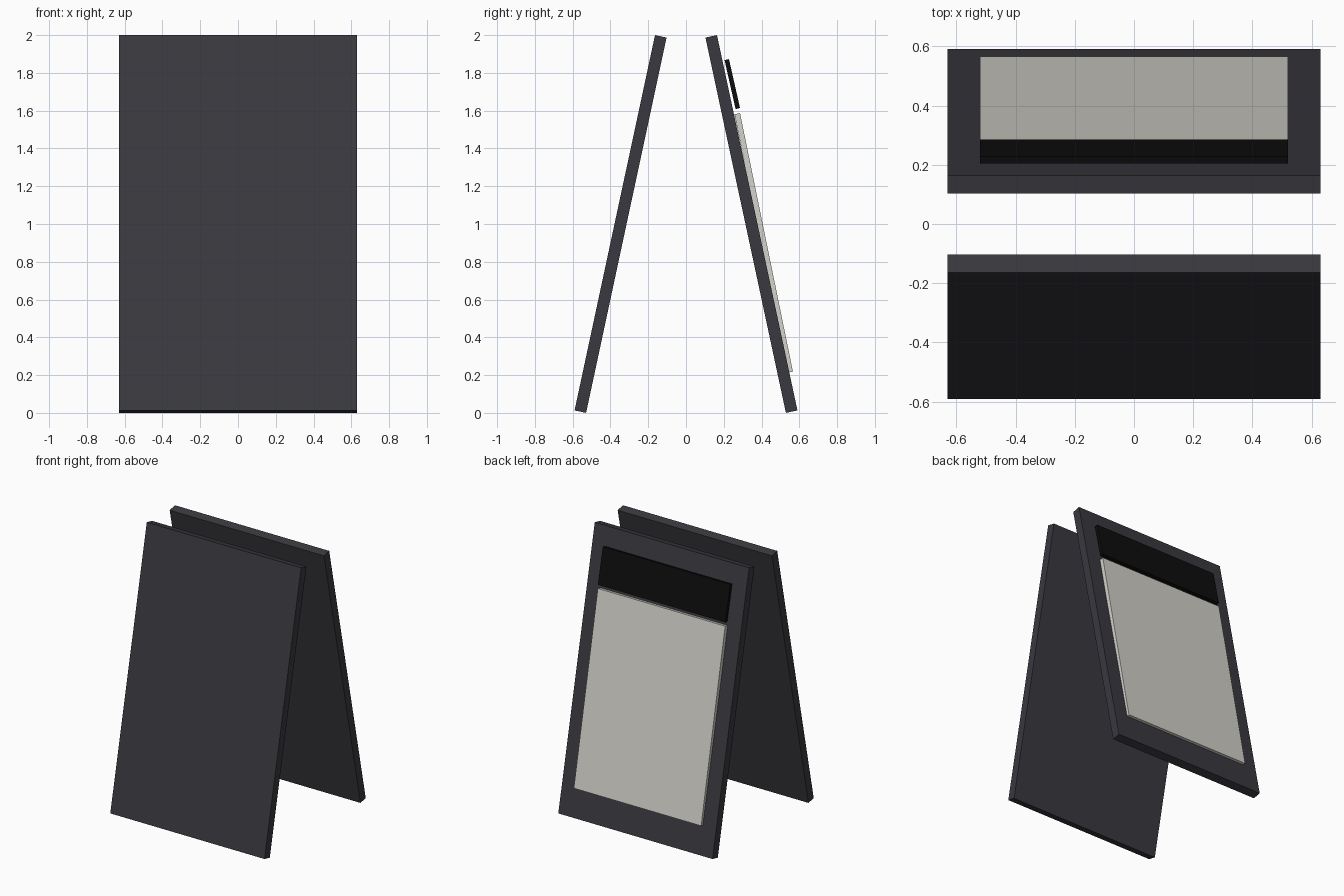
import bpy, math
from mathutils import Vector

if "Cube" in bpy.data.objects:
    bpy.data.objects.remove(bpy.data.objects["Cube"])


def material(name, rgb):
    m = bpy.data.materials.new(name)
    m.diffuse_color = (*rgb, 1.0)
    m.use_nodes = True
    m.node_tree.nodes["Principled BSDF"].inputs["Base Color"].default_value = m.diffuse_color
    return m


charcoal = material("charcoal", (0.042, 0.040, 0.050))
pale_grey = material("pale grey", (0.66, 0.65, 0.60))
black = material("black", (0.004, 0.004, 0.004))


def board(name, width, thickness, length, y, z, tilt, mat):
    """Flat board leaning about the x axis (tilt in degrees)."""
    bpy.ops.mesh.primitive_cube_add(size=1, location=(0, y, z))
    ob = bpy.context.object
    ob.name = name
    ob.scale = (width, thickness, length)
    ob.rotation_euler.x = math.radians(tilt)
    ob.data.materials.append(mat)
    return ob


# Two leaning panels of the A-frame
for name, side in (("front_panel", -1), ("back_panel", 1)):
    board(name, 1.26, 0.0625, 2.032, side * 0.3465, 1.0, side * 12.1, charcoal)


def face_plate(name, low, high, thickness, mat):
    """Plate on the back panel, set by its outer edge in the y-z plane."""
    a, b = Vector(low), Vector(high)
    d = b - a
    normal = Vector((d.y, -d.x)).normalized()
    c = (a + b) / 2 - normal * thickness / 2
    tilt = math.degrees(math.atan2(-d.x, d.y))
    board(name, 1.04, thickness, d.length, c.x, c.y, tilt, mat)


# Writing surface and header strip on the back panel
face_plate("notice_sheet", (0.566, 0.219), (0.286, 1.587), 0.03, pale_grey)
face_plate("header_strip", (0.286, 1.614), (0.2275, 1.873), 0.024, black)
